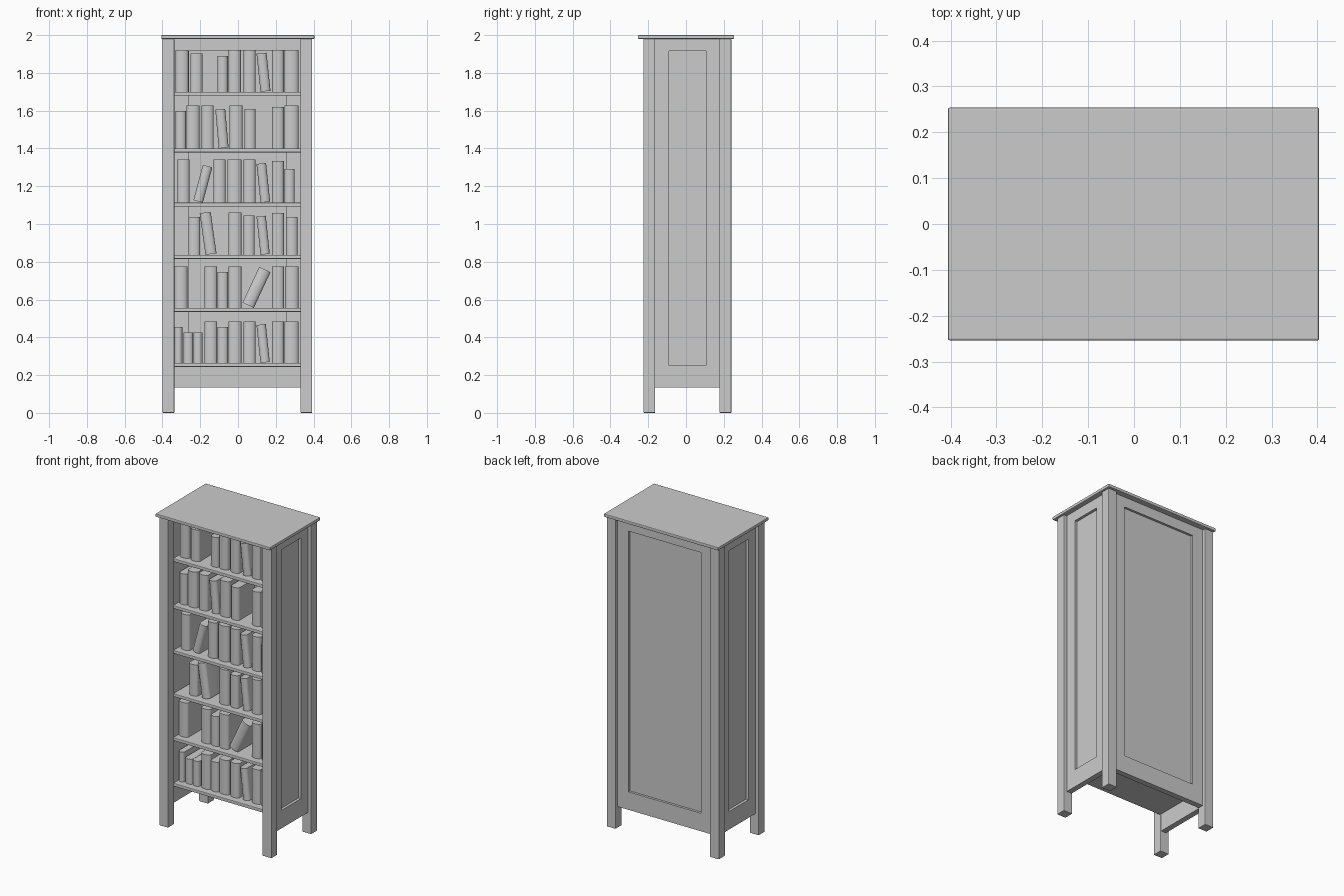
import bpy, bmesh, math
from mathutils import Matrix

if "Cube" in bpy.data.objects:
    bpy.data.objects.remove(bpy.data.objects["Cube"])


def finish(name, bm):
    bmesh.ops.recalc_face_normals(bm, faces=bm.faces)
    me = bpy.data.meshes.new(name)
    bm.to_mesh(me)
    bm.free()
    ob = bpy.data.objects.new(name, me)
    bpy.context.collection.objects.link(ob)
    return ob


def box(name, x0, x1, y0, y1, z0, z1, bevel=0.0):
    bm = bmesh.new()
    m = Matrix.Translation(((x0 + x1) / 2, (y0 + y1) / 2, (z0 + z1) / 2)) @ \
        Matrix.Diagonal((x1 - x0, y1 - y0, z1 - z0, 1))
    bmesh.ops.create_cube(bm, size=1, matrix=m)
    ob = finish(name, bm)
    if bevel:
        mod = ob.modifiers.new("soft_edge", 'BEVEL')
        mod.width = bevel
        mod.segments = 2
    return ob


# Main frame limits: leg faces and heights
XL, XR = -0.337, 0.330
YF, YB = -0.163, 0.177
RAIL_Z, RAIL_TOP, PANEL_TOP, TOP_Z = 0.135, 0.25, 1.915, 1.98

# Top board and four legs
box("top_board", -0.406, 0.404, -0.254, 0.254, TOP_Z, 2.0, 0.004)
for side, x0, x1 in (("left", -0.40, XL), ("right", XR, 0.393)):
    box("front_leg_" + side, x0, x1, -0.225, YF, 0, TOP_Z, 0.004)
    box("back_leg_" + side, x0, x1, YB, 0.24, 0, TOP_Z, 0.004)

# Framed side panels
for side, xi, xo, pi, po in (("left", -0.342, -0.378, -0.345, -0.361),
                             ("right", 0.335, 0.371, 0.338, 0.354)):
    a, b = sorted((xi, xo))
    box("side_bottom_rail_" + side, a, b, YF, YB, RAIL_Z, RAIL_TOP)
    box("side_top_rail_" + side, a, b, YF, YB, PANEL_TOP, TOP_Z)
    box("side_front_stile_" + side, a, b, YF, -0.09, RAIL_TOP, PANEL_TOP)
    box("side_back_stile_" + side, a, b, 0.105, YB, RAIL_TOP, PANEL_TOP)
    a, b = sorted((pi, po))
    box("side_panel_" + side, a, b, -0.09, 0.105, RAIL_TOP, PANEL_TOP)

# Framed back panel
box("back_bottom_rail", XL, XR, 0.182, 0.218, RAIL_Z, RAIL_TOP)
box("back_top_rail", XL, XR, 0.182, 0.218, PANEL_TOP, TOP_Z)
box("back_stile_left", XL, -0.26, 0.182, 0.218, RAIL_TOP, PANEL_TOP)
box("back_stile_right", 0.253, XR, 0.182, 0.218, RAIL_TOP, PANEL_TOP)
box("back_panel", -0.26, 0.253, 0.19, 0.203, RAIL_TOP, PANEL_TOP)


# Book: rounded spine outline extruded upwards, leaned, then set on its shelf
def book(name, x0, x1, z, height, lean=0):
    t = math.radians(abs(lean))
    c, s = math.cos(t), math.sin(t)
    W, d = x1 - x0, c * c - s * s
    w, h = (W * c - height * s) / d, (height * c - W * s) / d
    bm = bmesh.new()
    pts = [(w / 2, 0.04), (-w / 2, 0.04)]
    for i in range(9):
        a = math.pi * i / 8
        pts.append((-w / 2 * math.cos(a), -0.113 - 0.018 * math.sin(a)))
    f = bm.faces.new([bm.verts.new((x, y, -h / 2)) for x, y in pts])
    ext = bmesh.ops.extrude_face_region(bm, geom=[f])
    bmesh.ops.translate(bm, vec=(0, 0, h), verts=[
        v for v in ext["geom"] if isinstance(v, bmesh.types.BMVert)])
    ob = finish(name, bm)
    ob.location = ((x0 + x1) / 2, 0, z + height / 2)
    ob.rotation_euler.y = math.radians(lean)
    bpy.context.view_layer.objects.active = ob
    ob.select_set(True)
    bpy.ops.object.shade_smooth_by_angle(angle=math.radians(35))
    ob.select_set(False)


# Shelves from the bottom up: top height, books as (left, right, height, lean)
STEADY = [(0.18, 0.243, 0.22)]
rows = [
    (0.265, [(-0.335, -0.295, 0.19), (-0.288, -0.237, 0.16), (-0.235, -0.188, 0.16),
             (-0.177, -0.11, 0.22), (-0.108, -0.052, 0.19), (-0.05, 0.018, 0.22),
             (0.03, 0.093, 0.22), (0.098, 0.168, 0.205, -6), (0.245, 0.32, 0.22)]),
    (0.556, [(-0.335, -0.268, 0.22), (-0.177, -0.11, 0.22), (-0.108, -0.052, 0.19),
             (-0.05, 0.018, 0.22), (0.024, 0.172, 0.217, 25), (0.25, 0.32, 0.22)]),
    (0.837, [(-0.262, -0.2, 0.2), (-0.203, -0.114, 0.228, -8), (-0.05, 0.018, 0.225),
             (0.03, 0.088, 0.208), (0.098, 0.168, 0.207, -6), (0.255, 0.315, 0.2)]),
    (1.113, [(-0.32, -0.257, 0.228), (-0.236, -0.136, 0.2, 15), (-0.13, -0.066, 0.228),
             (-0.055, 0.018, 0.228), (0.03, 0.093, 0.228), (0.098, 0.17, 0.21, -6),
             (0.247, 0.3, 0.178)]),
    (1.40, [(-0.33, -0.275, 0.197), (-0.272, -0.204, 0.228), (-0.192, -0.129, 0.228),
            (-0.12, -0.05, 0.21, -5), (-0.045, 0.024, 0.228), (0.034, 0.093, 0.208),
            (0.245, 0.32, 0.228)]),
    (1.70, [(-0.33, -0.262, 0.222), (-0.252, -0.188, 0.202), (-0.108, -0.054, 0.19),
            (-0.05, 0.015, 0.222), (0.03, 0.093, 0.222), (0.098, 0.172, 0.207, -6),
            (0.245, 0.32, 0.222)]),
]
for i, (z, books) in enumerate(rows, 1):
    box(f"shelf_{i}", -0.34, 0.334, -0.17, 0.19, z - 0.021, z, 0.004)
    for j, (x0, x1, h, *lean) in enumerate(books + STEADY, 1):
        book(f"book_{i}_{j}", x0, x1, z, h, *lean)
